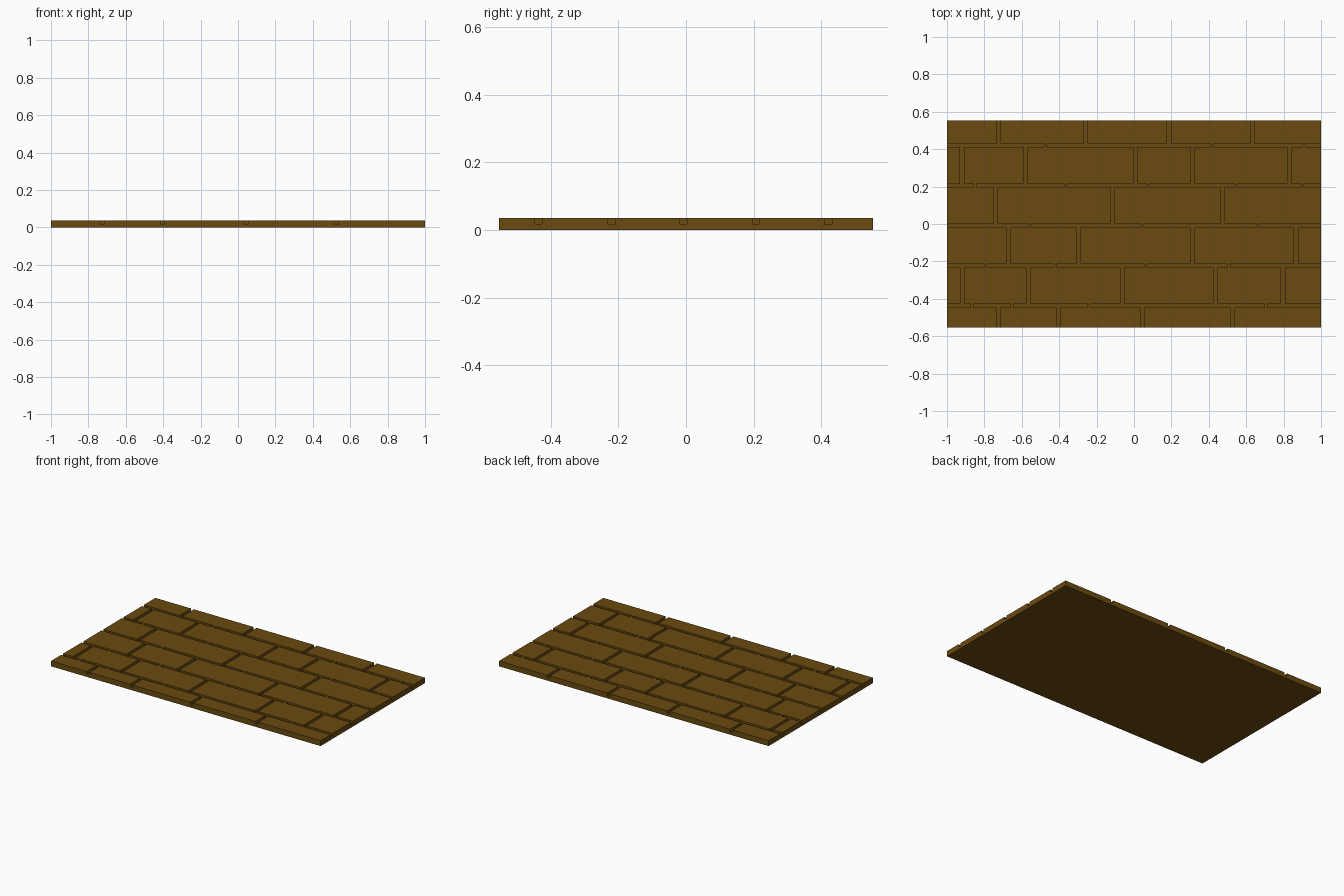
import bpy, bmesh

if "Cube" in bpy.data.objects:
    bpy.data.objects.remove(bpy.data.objects["Cube"])

HALF_X, HALF_Y = 1.0, 0.553
FLOOR, TOP = 0.018, 0.036        # groove floor and tile top heights
GAP, BRIDGE = 0.021, 0.015       # groove width, uncut bridge width

# horizontal groove centres (top to bottom) and where each one is interrupted
groove_y = [0.421, 0.207, -0.007, -0.221, -0.436]
bridges = [
    [-0.473, 0.420, 0.909],
    [-0.850, -0.366, 0.078, 0.548, 0.901],
    [-0.559, 0.045, 0.666],
    [-0.794, -0.420, 0.062, 0.508],
    [-0.866, -0.652, -0.243, 0.706],
]
# vertical joints in each row of tiles (top to bottom)
joints = [
    [-0.725, -0.260, 0.187, 0.634],
    [-0.920, -0.580, 0.008, 0.313, 0.832],
    [-0.740, -0.115, 0.473],
    [-0.671, -0.297, 0.313, 0.866],
    [-0.917, -0.564, -0.061, 0.436, 0.797],
    [-0.725, -0.404, 0.045, 0.527],
]


def cuts(centres, width, half):
    return [-half, half] + [c + s * width / 2 for c in centres for s in (-1, 1)]


def near(value, centres, width):
    return any(abs(value - c) < width / 2 for c in centres)


def height(x, y):
    """Surface height of the paving at a point."""
    for gy, br in zip(groove_y, bridges):
        if abs(y - gy) < GAP / 2:
            return TOP if near(x, br, BRIDGE) else FLOOR
    row = sum(y < gy for gy in groove_y)
    return FLOOR if near(x, joints[row], GAP) else TOP


# cells: one flat top per cell, with a wall wherever the height drops
xs = sorted({round(v, 4) for v in cuts(sum(joints, []), GAP, HALF_X)
             + cuts(sum(bridges, []), BRIDGE, HALF_X)})
ys = sorted({round(v, 4) for v in cuts(groove_y, GAP, HALF_Y)})
nx, ny = len(xs) - 1, len(ys) - 1


def cell(i, j):
    if not (0 <= i < nx and 0 <= j < ny):
        return 0.0
    return height((xs[i] + xs[i + 1]) / 2, (ys[j] + ys[j + 1]) / 2)


bm = bmesh.new()


def quad(*pts):
    bm.faces.new([bm.verts.new(p) for p in pts])


for i in range(nx):
    for j in range(ny):
        x0, x1, y0, y1, h = xs[i], xs[i + 1], ys[j], ys[j + 1], cell(i, j)
        quad((x0, y0, h), (x1, y0, h), (x1, y1, h), (x0, y1, h))
        quad((x0, y1, 0), (x1, y1, 0), (x1, y0, 0), (x0, y0, 0))
        sides = [((i, j - 1), (x0, y0), (x1, y0)), ((i + 1, j), (x1, y0), (x1, y1)),
                 ((i, j + 1), (x1, y1), (x0, y1)), ((i - 1, j), (x0, y1), (x0, y0))]
        for other, a, b in sides:
            levels = [z for z in (0.0, FLOOR, TOP) if cell(*other) <= z <= h]
            for lo, hi in zip(levels, levels[1:]):
                quad((*a, lo), (*b, lo), (*b, hi), (*a, hi))

bmesh.ops.remove_doubles(bm, verts=bm.verts, dist=1e-5)
mesh = bpy.data.meshes.new("paved_floor_slab")
bm.to_mesh(mesh)
bm.free()

brown = bpy.data.materials.new("dark_brown")
brown.diffuse_color = (0.145, 0.07, 0.005, 1)
brown.use_nodes = True
brown.node_tree.nodes["Principled BSDF"].inputs["Base Color"].default_value = brown.diffuse_color
mesh.materials.append(brown)
slab = bpy.data.objects.new("paved_floor_slab", mesh)
bpy.context.collection.objects.link(slab)
